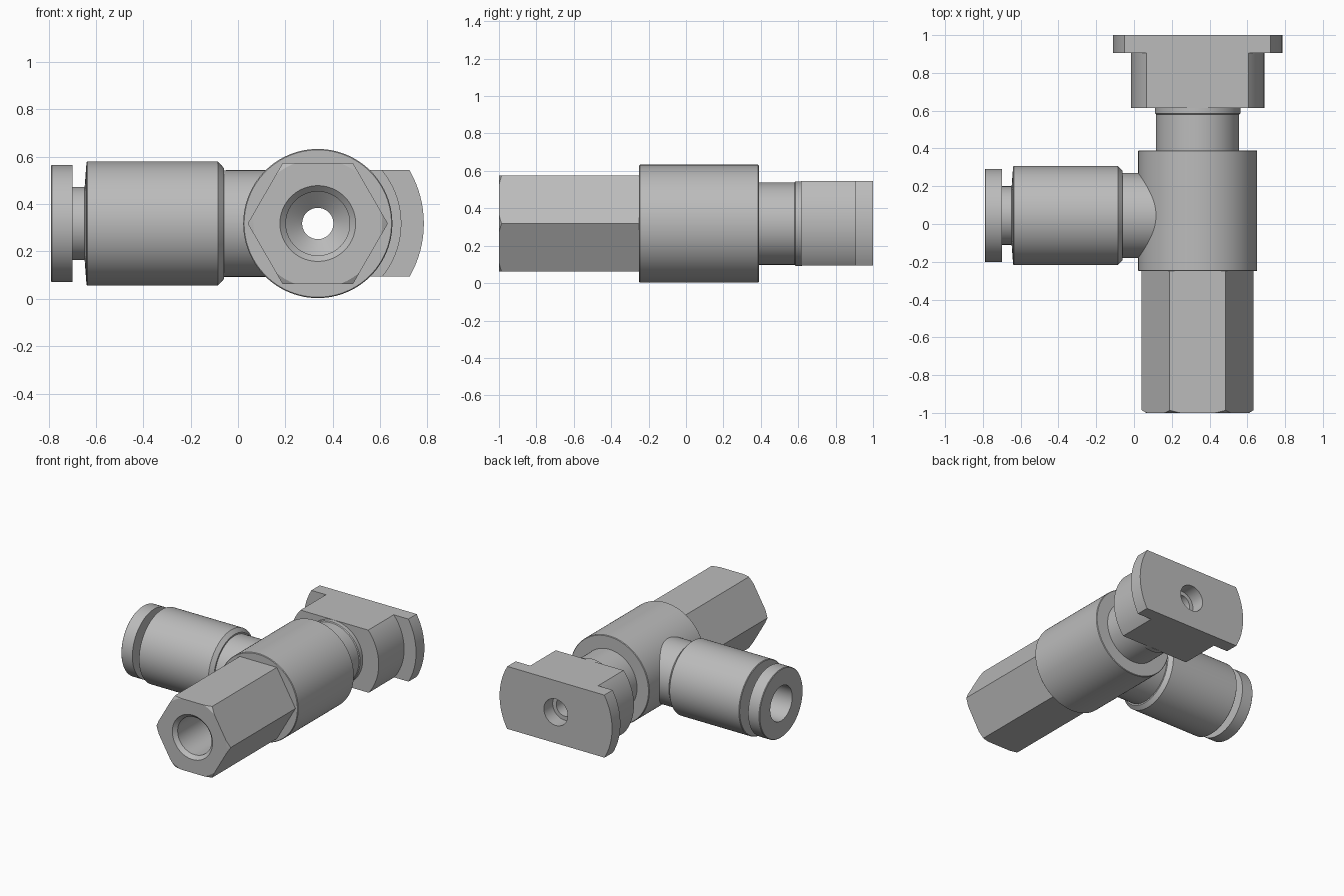
import bpy, bmesh, math
from mathutils import Matrix

cube = bpy.data.objects.get("Cube")
if cube:
    bpy.data.objects.remove(cube, do_unlink=True)

AX, AZ = 0.337, 0.318      # main axis, running along y
ARM_Y = 0.045              # side arm axis, running along x
BORE = 0.066

metal = bpy.data.materials.new("grey metal")
metal.use_nodes = True
GREY = (0.5, 0.5, 0.5, 1)
metal.diffuse_color = GREY
metal.node_tree.nodes["Principled BSDF"].inputs["Base Color"].default_value = GREY


def make_object(name, bm):
    bmesh.ops.recalc_face_normals(bm, faces=bm.faces[:])
    mesh = bpy.data.meshes.new(name)
    bm.to_mesh(mesh)
    bm.free()
    mesh.materials.append(metal)
    obj = bpy.data.objects.new(name, mesh)
    bpy.context.collection.objects.link(obj)
    return obj


def select(obj):
    bpy.ops.object.select_all(action='DESELECT')
    obj.select_set(True)
    bpy.context.view_layer.objects.active = obj


def smooth(obj):
    select(obj)
    bpy.ops.object.shade_smooth_by_angle(angle=math.radians(20))
    return obj


def lathe(name, profile, along_x=False, steps=96):
    """Revolve a closed (radius, position) profile about the y or x axis."""
    bm = bmesh.new()
    rings = []
    for i in range(steps):
        a = 2 * math.pi * i / steps
        ring = []
        for r, t in profile:
            u, v = r * math.cos(a), r * math.sin(a)
            co = (t, ARM_Y + u, AZ + v) if along_x else (AX + u, t, AZ + v)
            ring.append(bm.verts.new(co))
        rings.append(ring)
    n = len(profile)
    for i in range(steps):
        a, b = rings[i], rings[(i + 1) % steps]
        for j in range(n):
            k = (j + 1) % n
            bm.faces.new((a[j], a[k], b[k], b[j]))
    return make_object(name, bm)


def intersect(obj, cutter):
    """Keep only the part of obj inside cutter."""
    mod = obj.modifiers.new("trim", 'BOOLEAN')
    mod.operation = 'INTERSECT'
    mod.solver = 'EXACT'
    mod.object = cutter
    select(obj)
    bpy.ops.object.modifier_apply(modifier=mod.name)
    bpy.data.objects.remove(cutter, do_unlink=True)
    return obj


# Hexagonal shank: turned blank with chamfered end and stepped bore
shank = lathe("hex_shank", [
    (0.16, -1.0), (0.272, -1.0), (0.32, -0.972), (0.32, -0.25),
    (BORE, -0.25), (0.135, -0.31), (0.135, -0.975)])
bm = bmesh.new()
bmesh.ops.create_cone(bm, cap_ends=True, segments=6, radius1=0.296,
                      radius2=0.296, depth=3)
bmesh.ops.rotate(bm, verts=bm.verts, matrix=Matrix.Rotation(math.pi / 2, 3, 'X'))
# Turn a corner to point along x
corner = bm.verts[:][0].co
turn = math.atan2(corner.z, corner.x)
bmesh.ops.rotate(bm, verts=bm.verts, matrix=Matrix.Rotation(turn, 3, 'Y'))
bmesh.ops.translate(bm, verts=bm.verts, vec=(AX, 0, AZ))
smooth(intersect(shank, make_object("hex_trim", bm)))

# Main barrel with the neck behind it
smooth(lathe("main_barrel", [
    (BORE, -0.25), (0.311, -0.25), (0.315, -0.246), (0.315, 0.386),
    (0.311, 0.39), (0.22, 0.39), (0.22, 0.58), (0.226, 0.585),
    (0.226, 0.62), (BORE, 0.62)]))

# Rear mounting block: round stepped flange trimmed flat above and below
flange = lathe("mounting_flange", [
    (BORE, 0.615), (0.353, 0.615), (0.353, 0.905), (0.448, 0.905),
    (0.448, 1.0), (0.095, 1.0), (0.095, 0.9), (BORE, 0.9)])
bm = bmesh.new()
bmesh.ops.create_cube(bm, size=1)
bmesh.ops.scale(bm, verts=bm.verts, vec=(2, 3, 0.45))
bmesh.ops.translate(bm, verts=bm.verts, vec=(AX, 0, AZ + 0.002))
smooth(intersect(flange, make_object("flange_trim", bm)))

# Side arm sleeve with its neck running into the barrel
smooth(lathe("side_arm", [
    (0.125, -0.65), (0.258, -0.64), (0.262, -0.636), (0.262, -0.085),
    (0.235, -0.06), (0.225, -0.06), (0.225, 0.14), (0.001, 0.14),
    (0.001, 0.0), (0.125, 0.0)], along_x=True))

# Release collar on the arm's end, with its thinner stem
smooth(lathe("release_collar", [
    (0.125, -0.79), (0.243, -0.79), (0.247, -0.786), (0.247, -0.7),
    (0.155, -0.7), (0.155, -0.63), (0.125, -0.63)], along_x=True))
